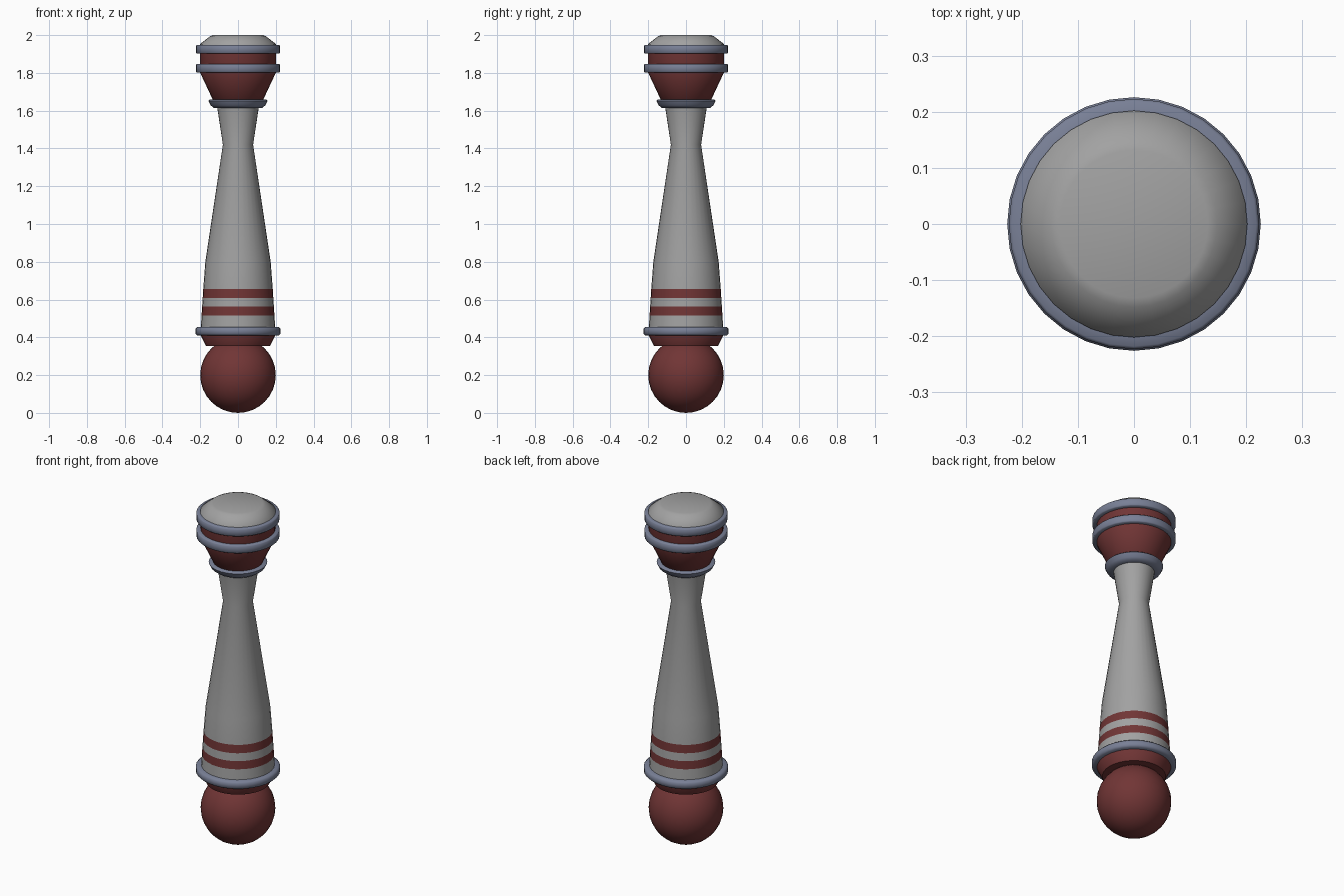
import bpy
import bmesh
import math

SIDES = 32

cube = bpy.data.objects.get("Cube")
if cube:
    bpy.data.objects.remove(cube, do_unlink=True)


def make_material(name, rgb):
    mat = bpy.data.materials.new(name)
    mat.use_nodes = True
    color = (*rgb, 1.0)
    mat.diffuse_color = color
    mat.node_tree.nodes["Principled BSDF"].inputs["Base Color"].default_value = color
    return mat


grey = make_material("pale grey", (0.36, 0.36, 0.36))
red = make_material("dark red", (0.165, 0.036, 0.036))
blue = make_material("steel blue", (0.19, 0.215, 0.305))


def finish(obj, angle):
    bpy.ops.object.select_all(action="DESELECT")
    obj.select_set(True)
    bpy.context.view_layer.objects.active = obj
    bpy.ops.object.shade_smooth_by_angle(angle=math.radians(angle))


def lathe(name, profile, materials, angle=40, closed=False):
    """Revolve (radius, height) points, listed bottom to top, around z."""
    bm = bmesh.new()
    verts = [bm.verts.new((r, 0, z)) for r, z in profile]
    edges = [bm.edges.new(pair) for pair in zip(verts, verts[1:])]
    if closed:
        edges.append(bm.edges.new((verts[-1], verts[0])))
    bmesh.ops.spin(bm, geom=verts + edges, cent=(0, 0, 0), axis=(0, 0, 1),
                   angle=math.tau, steps=SIDES, use_merge=True)
    bmesh.ops.remove_doubles(bm, verts=bm.verts, dist=0.0001)
    bmesh.ops.recalc_face_normals(bm, faces=bm.faces)
    mesh = bpy.data.meshes.new(name)
    bm.to_mesh(mesh)
    bm.free()
    for mat in materials:
        mesh.materials.append(mat)
    obj = bpy.data.objects.new(name, mesh)
    bpy.context.collection.objects.link(obj)
    finish(obj, angle)
    return obj


def ring(name, inner, outer, low, high, bevel=0.005):
    """Band with softened outer edges."""
    lathe(name, [(inner, low), (outer - bevel, low), (outer, low + bevel),
                 (outer, high - bevel), (outer - bevel, high), (inner, high)],
          [blue], angle=50, closed=True)


# Ball foot
bpy.ops.mesh.primitive_uv_sphere_add(segments=SIDES, ring_count=16, radius=0.2,
                                     location=(0, 0, 0.2))
ball = bpy.context.object
ball.name = "ball_foot"
ball.data.materials.append(red)
finish(ball, 60)

# Collar above the ball
lathe("lower_collar", [(0, 0.355), (0.17, 0.355), (0.198, 0.41), (0.198, 0.43)], [red])
ring("lower_ring", 0.18, 0.226, 0.41, 0.455, bevel=0.01)

# Tapered shaft, with loops at the edges of the painted stripes
stripes = [(0.515, 0.562), (0.607, 0.655)]
shaft = lathe("shaft", [(0.198, 0.43), (0.193, 0.515), (0.19, 0.562), (0.187, 0.607),
                        (0.184, 0.655), (0.173, 0.8), (0.08, 1.42), (0.112, 1.63)],
              [grey, red])
for face in shaft.data.polygons:
    face.material_index = int(any(a < face.center.z < b for a, b in stripes))

# Flared neck ring
lathe("neck_ring", [(0.1, 1.615), (0.128, 1.615), (0.145, 1.628), (0.157, 1.652),
                    (0.15, 1.658), (0.1, 1.658)], [blue], angle=60, closed=True)

# Flared head
lathe("head", [(0.11, 1.64), (0.132, 1.655), (0.2, 1.8), (0.2, 1.95)], [red])

# Two bands around the head
for name, low in (("head_lower_ring", 1.802), ("head_upper_ring", 1.902)):
    ring(name, 0.19, 0.223, low, low + 0.046)

# Domed cap
lathe("cap", [(0.202, 1.935), (0.202, 1.952), (0.148, 1.994), (0.132, 2.0), (0, 2.0)],
      [grey], angle=60)
